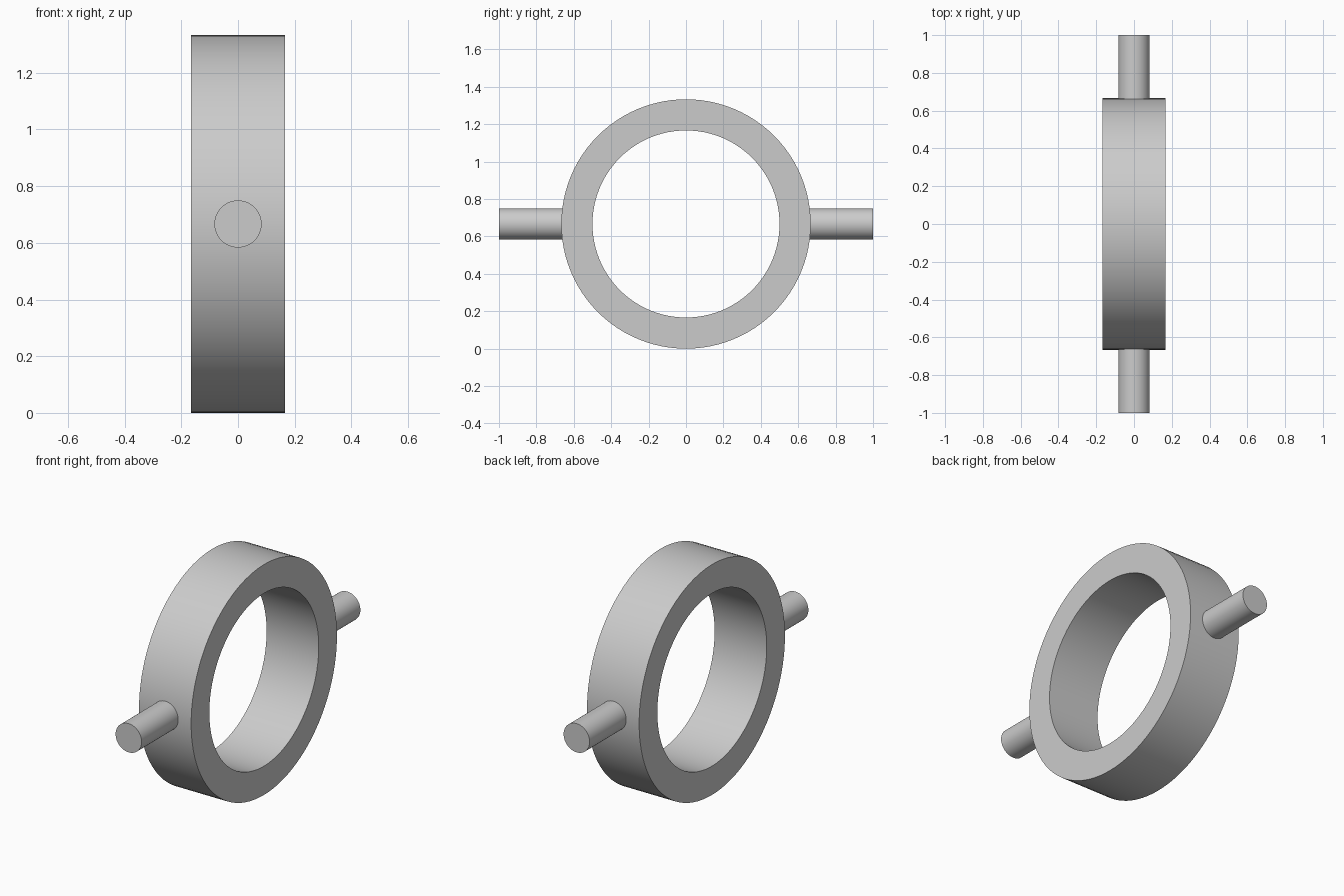
import bpy, bmesh, math

cube = bpy.data.objects.get("Cube")
if cube:
    bpy.data.objects.remove(cube, do_unlink=True)

OUTER, INNER, HALF_WIDTH = 2 / 3, 0.5, 1 / 6
PIN_RADIUS, PIN_END = 1 / 12, 1.0

grey = bpy.data.materials.new("plain grey")
grey.use_nodes = True
colour = (0.6, 0.6, 0.6, 1)
grey.diffuse_color = colour
grey.node_tree.nodes["Principled BSDF"].inputs["Base Color"].default_value = colour


def finish(obj):
    obj.data.materials.append(grey)
    bpy.ops.object.select_all(action="DESELECT")
    obj.select_set(True)
    bpy.context.view_layer.objects.active = obj
    bpy.ops.object.shade_smooth_by_angle(angle=math.radians(30))


# Ring: rectangular section spun about the x axis
mesh = bpy.data.meshes.new("ring")
bm = bmesh.new()
section = [(-HALF_WIDTH, INNER), (HALF_WIDTH, INNER),
           (HALF_WIDTH, OUTER), (-HALF_WIDTH, OUTER)]
verts = [bm.verts.new((x, 0, r)) for x, r in section]
edges = [bm.edges.new((verts[i], verts[i - 1])) for i in range(4)]
bmesh.ops.spin(bm, geom=verts + edges, cent=(0, 0, 0), axis=(1, 0, 0),
               angle=math.tau, steps=96, use_merge=True)
bmesh.ops.remove_doubles(bm, verts=bm.verts, dist=0.0001)
bmesh.ops.recalc_face_normals(bm, faces=bm.faces)
bm.to_mesh(mesh)
bm.free()
ring = bpy.data.objects.new("ring", mesh)
ring.location.z = OUTER
bpy.context.collection.objects.link(ring)
finish(ring)

# Pivot pins: rooted inside the ring wall, pointing front and back
root = (INNER + OUTER) / 2
for name, side in (("front_pin", -1), ("back_pin", 1)):
    bpy.ops.mesh.primitive_cylinder_add(
        vertices=48, radius=PIN_RADIUS, depth=PIN_END - root,
        location=(0, side * (PIN_END + root) / 2, OUTER),
        rotation=(math.pi / 2, 0, 0))
    pin = bpy.context.object
    pin.name = name
    finish(pin)
